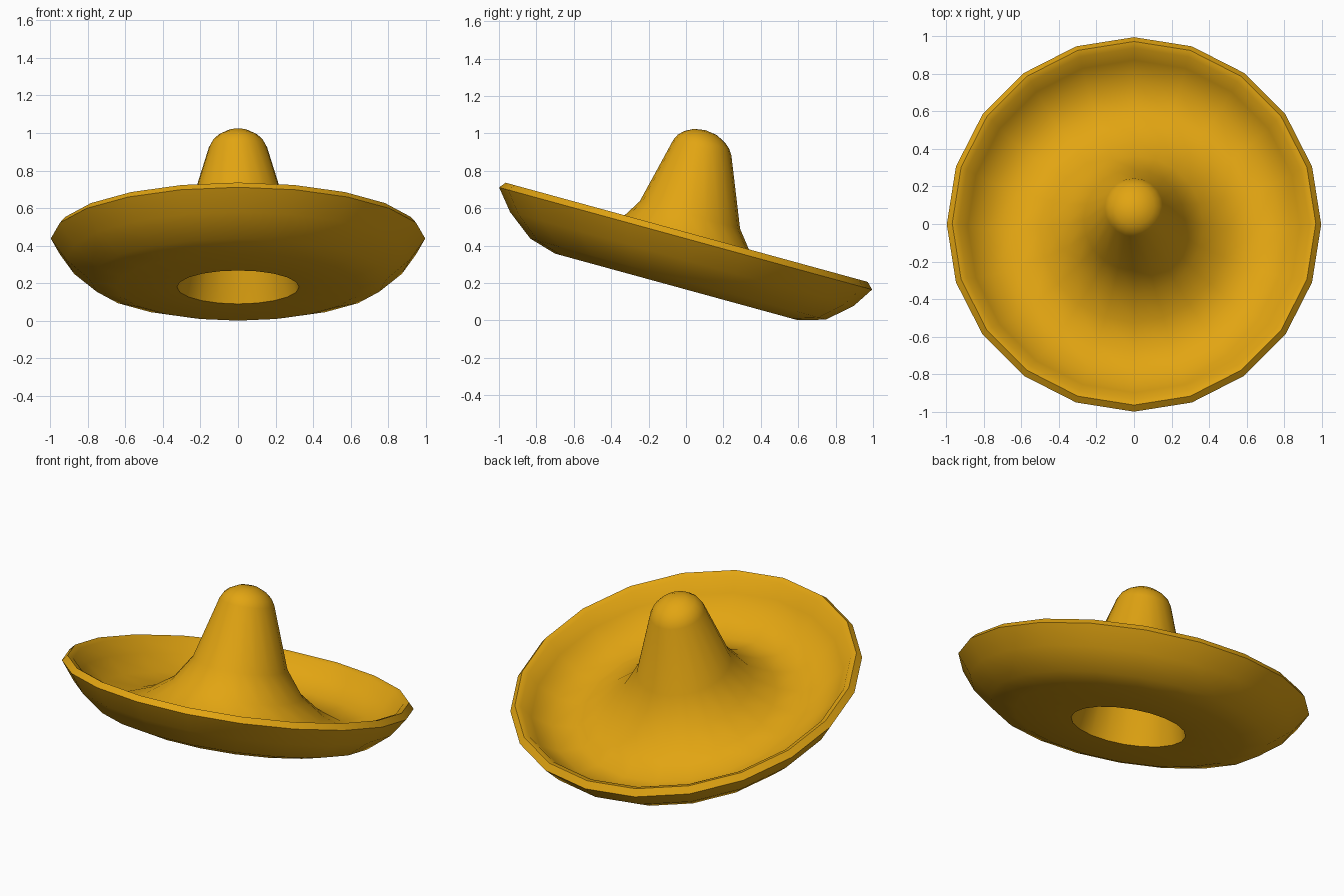
import bpy, bmesh, math

if "Cube" in bpy.data.objects:
    bpy.data.objects.remove(bpy.data.objects["Cube"])

SIDES = 20
SLOPE = 0.274   # drop of the brim from front to back
LEAN = 0.185    # backward lean of the crown axis

straw = bpy.data.materials.new("golden straw")
straw.diffuse_color = (0.76, 0.375, 0.006, 1)
straw.use_nodes = True
straw.node_tree.nodes["Principled BSDF"].inputs["Base Color"].default_value = straw.diffuse_color

# (radius, height): under the crown, out below the brim, over the lip, in and up the crown
PROFILE = [
    (0, 0.96), (0.10, 0.93), (0.14, 0.87), (0.25, 0.50), (0.325, 0.183),
    (0.65, 0.183), (0.79, 0.225), (0.918, 0.332), (0.997, 0.442),
    (0.968, 0.475), (0.935, 0.462), (0.885, 0.385), (0.78, 0.305),
    (0.64, 0.27), (0.50, 0.325), (0.37, 0.42), (0.268, 0.568),
    (0.155, 0.928), (0.137, 0.96), (0.108, 0.987), (0.06, 1.012), (0, 1.021),
]


def place(r, h, a):
    """Put a profile point on the tilted hat."""
    x, y = r * math.sin(a), r * math.cos(a)
    return (x, y + LEAN * h - 0.084, h - SLOPE * y - 0.004)


def revolve(name, profile):
    bm = bmesh.new()
    rings = []
    for r, h in profile:
        n = SIDES if r else 1
        rings.append([bm.verts.new(place(r, h, 2 * math.pi * i / SIDES)) for i in range(n)])
    for lo, hi in zip(rings, rings[1:]):
        for i in range(SIDES):
            j = (i + 1) % SIDES
            quad = [lo[i % len(lo)], lo[j % len(lo)], hi[j % len(hi)], hi[i % len(hi)]]
            bm.faces.new(list(dict.fromkeys(quad)))
    bmesh.ops.recalc_face_normals(bm, faces=bm.faces)
    mesh = bpy.data.meshes.new(name)
    bm.to_mesh(mesh)
    bm.free()
    mesh.materials.append(straw)
    obj = bpy.data.objects.new(name, mesh)
    bpy.context.collection.objects.link(obj)
    return obj


# Wide-brimmed hat: hollow crown and upturned brim in one shell
hat = revolve("wide_brim_hat", PROFILE)
bpy.context.view_layer.objects.active = hat
hat.select_set(True)
bpy.ops.object.shade_smooth_by_angle(angle=math.radians(60))
